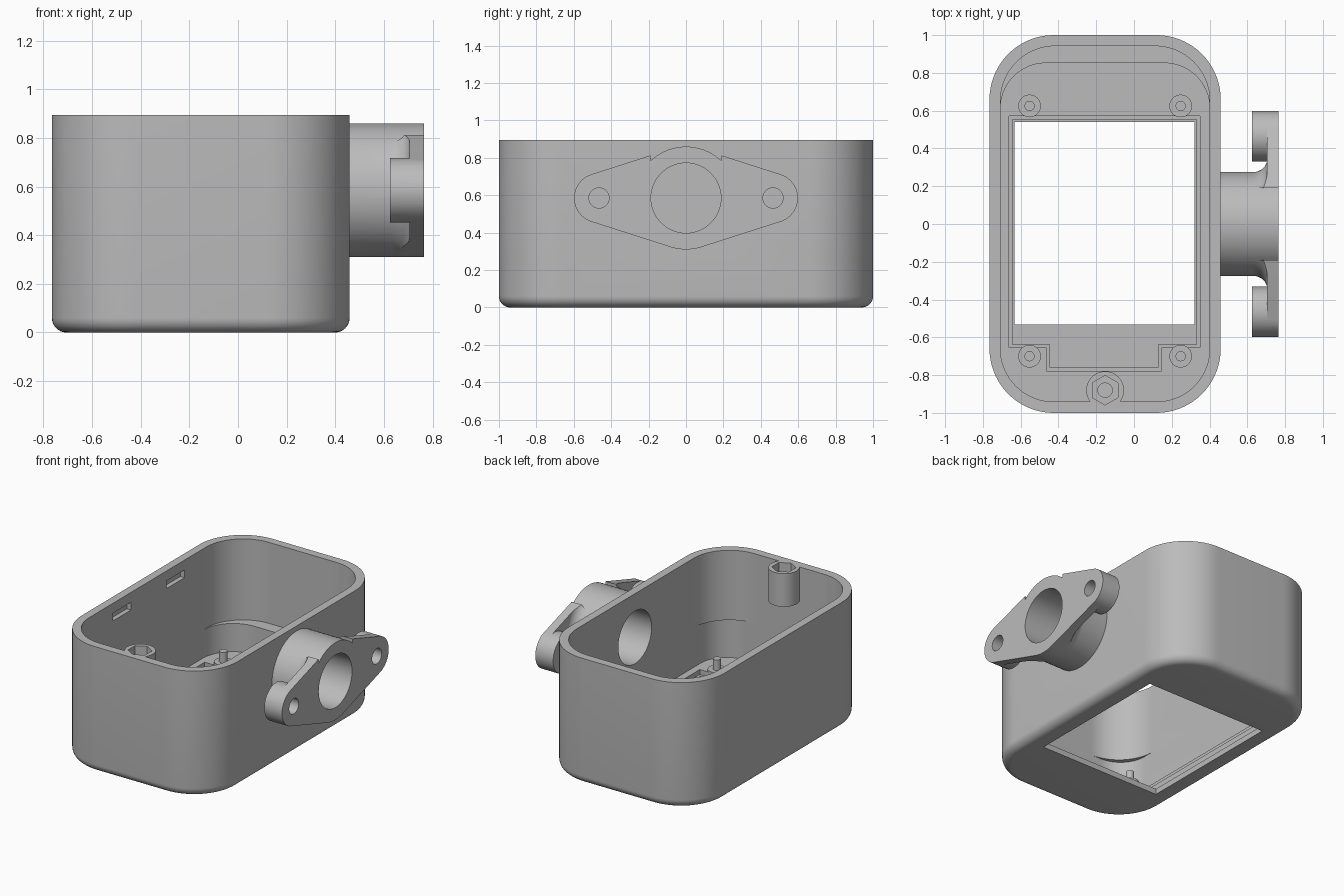
import bpy, bmesh, math
from mathutils import Vector

if "Cube" in bpy.data.objects:
    bpy.data.objects.remove(bpy.data.objects["Cube"])

CX = -0.153          # centre of the box across x
TOP = 0.895          # rim height
PORT_Z = 0.585       # axis height of the side port

grey = bpy.data.materials.new("grey_plastic")
grey.diffuse_color = (0.5, 0.5, 0.5, 1)
grey.use_nodes = True
grey.node_tree.nodes["Principled BSDF"].inputs["Base Color"].default_value = grey.diffuse_color


def loft(name, rings):
    """Closed solid through rings of equal point count."""
    bm = bmesh.new()
    loops = [[bm.verts.new(p) for p in ring] for ring in rings]
    n = len(loops[0])
    for a, b in zip(loops, loops[1:]):
        for i in range(n):
            j = (i + 1) % n
            bm.faces.new((a[i], a[j], b[j], b[i]))
    bm.faces.new(loops[0][::-1])
    bm.faces.new(loops[-1])
    bmesh.ops.recalc_face_normals(bm, faces=bm.faces)
    me = bpy.data.meshes.new(name)
    bm.to_mesh(me)
    bm.free()
    ob = bpy.data.objects.new(name, me)
    bpy.context.collection.objects.link(ob)
    me.materials.append(grey)
    return ob


def boolean(ob, other, op="DIFFERENCE"):
    mod = ob.modifiers.new("bool", "BOOLEAN")
    mod.operation, mod.solver, mod.object = op, "EXACT", other
    bpy.context.view_layer.objects.active = ob
    bpy.ops.object.modifier_apply(modifier=mod.name)
    bpy.data.objects.remove(other)


def rounded(x0, x1, y0, y1, r_front, r_back, seg=18):
    pts = []
    corners = [(x1, y1, -1, -1, 0, r_back), (x0, y1, 1, -1, 90, r_back),
               (x0, y0, 1, 1, 180, r_front), (x1, y0, -1, 1, 270, r_front)]
    for x, y, sx, sy, start, r in corners:
        for k in range(seg + 1):
            a = math.radians(start + 90 * k / seg)
            pts.append((x + sx * r + r * math.cos(a), y + sy * r + r * math.sin(a)))
    return pts


def prism_z(name, pts, z0, z1):
    return loft(name, [[(x, y, z) for x, y in pts] for z in (z0, z1)])


def prism_x(name, pts, x0, x1):
    return loft(name, [[(x, y, z) for y, z in pts] for x in (x0, x1)])


def block(name, x0, x1, y0, y1, z0, z1):
    return prism_z(name, [(x0, y0), (x1, y0), (x1, y1), (x0, y1)], z0, z1)


def circle(cx, cy, r, n=48, start=0.0):
    return [(cx + r * math.cos(start + math.tau * k / n),
             cy + r * math.sin(start + math.tau * k / n)) for k in range(n)]


# Box shell with a rounded bottom edge
F = 0.06
rings = []
for k in range(9):
    a = math.pi / 2 * k / 8
    d = F * (1 - math.sin(a))
    rings.append([(x, y, F * (1 - math.cos(a))) for x, y in
                  rounded(-0.765 + d, 0.459 - d, -1 + d, 1 - d, 0.34 - d, 0.34 - d)])
rings.append([(x, y, TOP) for x, y in rounded(-0.765, 0.459, -1, 1, 0.34, 0.34)])
body = loft("box_body", rings)

# Upper cavity, then the shorter lower cavity that leaves a ledge at the back
boolean(body, prism_z("cut", rounded(-0.707, 0.401, -0.94, 0.942, 0.28, 0.29), 0.32, 1.2))
boolean(body, prism_z("cut", rounded(-0.707, 0.401, -0.94, 0.852, 0.2, 0.24), 0.12, 0.4))

# Stepped pocket in the floor and the window through it
for inset, z in ((0, 0.085), (0.018, 0.04)):
    boolean(body, block("cut", -0.662 + inset, 0.35 - inset,
                        -0.655 + inset, 0.572 - inset, z, 0.2))
    boolean(body, block("cut", -0.462 + inset, 0.146 - inset,
                        -0.778 + inset, -0.6, z, 0.2))
boolean(body, block("cut", -0.632, 0.32, -0.532, 0.54, -0.2, 0.2))

# Latch recesses on the inside of the left wall
for y in (-0.29, 0.31):
    boolean(body, block("cut", -0.74, -0.6, y - 0.1, y + 0.1, 0.77, 0.825))

# Standoffs with locating pins
for x in (CX - 0.4, CX + 0.4):
    for y in (-0.7, 0.625):
        boolean(body, prism_z("standoff", circle(x, y, 0.06, 32), 0.03, 0.135), "UNION")
        boolean(body, prism_z("pin", circle(x, y, 0.027, 20), 0.1, 0.21), "UNION")

# Screw post with nut seat on the front wall
boolean(body, prism_z("post", circle(CX, -0.88, 0.1), 0.66, TOP), "UNION")
boolean(body, prism_z("cut", circle(CX, -0.88, 0.078, 6, math.pi / 2), 0.80, 1.1))
boolean(body, prism_z("cut", circle(CX, -0.88, 0.038, 24), 0.5, 1.0))

# Flange outline: hull of the barrel circle and the two ear circles
R, EAR, EY = 0.275, 0.133, 0.465
t = math.asin((R - EAR) / EY)


def arc(cy, r, a0, a1, n):
    return [(cy + r * math.cos(a0 + (a1 - a0) * k / n),
             PORT_Z + r * math.sin(a0 + (a1 - a0) * k / n)) for k in range(n + 1)]


q = math.pi / 2 - t
hull = (arc(EY, EAR, -q, q, 28) + arc(0, R, q, math.pi - q, 12)
        + arc(-EY, EAR, math.pi - q, math.pi + q, 28)
        + arc(0, R, math.pi + q, math.tau - q, 12))

# Flange plate with a concave fillet towards the barrel
flange = prism_x("port_flange", hull, 0.705, 0.765)
fil = []
for k in range(9):
    a = math.pi / 2 * k / 8
    fil.append([(0.632 + 0.075 * math.sin(a), y, z) for y, z in
                circle(0, PORT_Z, R + 0.075 * (1 - math.cos(a)), 64)])
fillet = loft("fillet", fil)
boolean(fillet, prism_x("cut", hull, 0.6, 0.8), "INTERSECT")
boolean(flange, fillet, "UNION")
# Clear the top centre so the barrel shows through as a notch
boolean(flange, block("cut", 0.5, 0.9, -0.19, 0.19, PORT_Z + 0.1, 1.0))

# Ear bosses, barrel, then the holes
for y in (-EY, EY):
    boolean(flange, prism_x("ear", circle(y, PORT_Z, EAR, 56), 0.625, 0.765), "UNION")
boolean(flange, prism_x("barrel", circle(0, PORT_Z, R, 72), 0.43, 0.765), "UNION")
for y in (-EY, EY):
    boolean(flange, prism_x("cut", circle(y, PORT_Z, 0.054, 32), 0.5, 0.9))
boolean(body, flange, "UNION")
boolean(body, prism_x("cut", circle(0, PORT_Z, 0.187, 64), 0.2, 0.9))

# Smooth curves, sharp edges
bpy.ops.object.select_all(action="DESELECT")
body.select_set(True)
bpy.context.view_layer.objects.active = body
bpy.ops.object.shade_smooth_by_angle(angle=math.radians(30))
